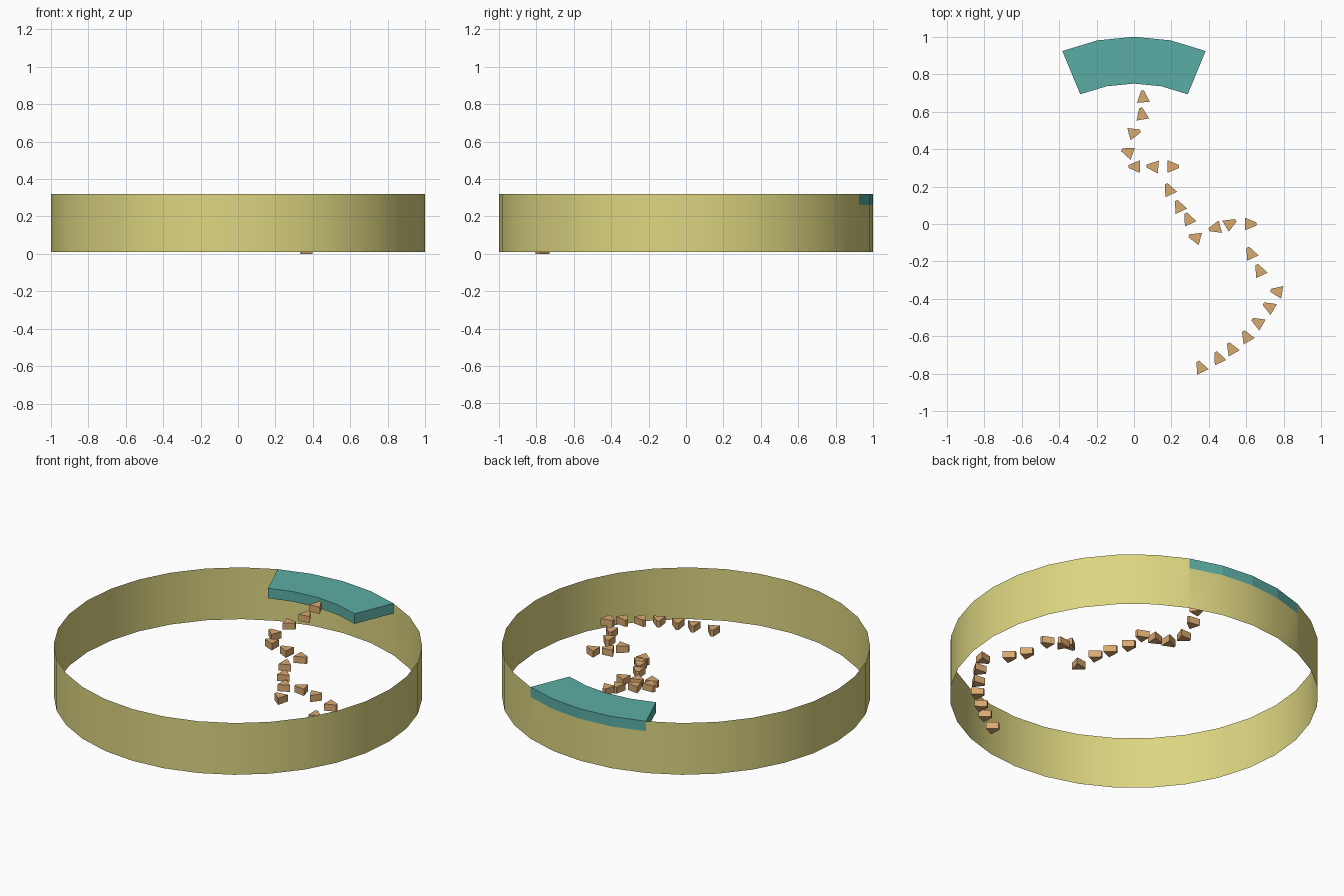
import bpy, bmesh, math
from mathutils import Matrix, Vector

if "Cube" in bpy.data.objects:
    bpy.data.objects.remove(bpy.data.objects["Cube"])

SEG = 32
TOP = 0.32
SLAB_Z = 0.26


def material(name, rgb):
    m = bpy.data.materials.new(name)
    m.diffuse_color = (*rgb, 1)
    m.use_nodes = True
    m.node_tree.nodes["Principled BSDF"].inputs["Base Color"].default_value = m.diffuse_color
    return m


def make_object(name, bm, mat):
    me = bpy.data.meshes.new(name)
    bm.to_mesh(me)
    bm.free()
    ob = bpy.data.objects.new(name, me)
    bpy.context.collection.objects.link(ob)
    me.materials.append(mat)
    return ob


def ring_point(i, r, z):
    a = 2 * math.pi * i / SEG
    return Vector((r * math.cos(a), r * math.sin(a), z))


def prism(bm, outline, z0, z1):
    """Closed prism over a counter-clockwise xy outline."""
    low = [bm.verts.new((p[0], p[1], z0)) for p in outline]
    high = [bm.verts.new((p[0], p[1], z1)) for p in outline]
    n = len(outline)
    bm.faces.new(low[::-1])
    bm.faces.new(high)
    for i in range(n):
        j = (i + 1) % n
        bm.faces.new((low[i], low[j], high[j], high[i]))


olive = material("straw yellow", (0.72, 0.67, 0.22))
teal = material("teal", (0.105, 0.42, 0.375))
tan = material("tan", (0.70, 0.40, 0.165))

# round outer wall: a thin open band, lower where the platform sits on it
bm = bmesh.new()
for i in range(SEG):
    z1 = SLAB_Z if 6 <= i < 10 else TOP
    bm.faces.new([bm.verts.new(ring_point(k, 1, z))
                  for k, z in ((i, 0.01), (i + 1, 0.01), (i + 1, z1), (i, z1))])
bmesh.ops.remove_doubles(bm, verts=bm.verts, dist=1e-4)
for f in bm.faces:
    f.smooth = True
make_object("round_wall", bm, olive)

# curved platform at the back rim
bm = bmesh.new()
outer = [ring_point(i, 1, 0) for i in range(6, 11)]
inner = [ring_point(i, 0.75, 0) for i in range(10, 5, -1)]
prism(bm, outer + inner, SLAB_Z, TOP)
make_object("platform", bm, teal)

# floating wedge steps: x, y, centre height, heading of the narrow end
steps = [
    (0.355, -0.763, 0.02, 115), (0.45, -0.713, 0.038, 115),
    (0.52, -0.665, 0.054, 120), (0.60, -0.60, 0.072, 120),
    (0.66, -0.525, 0.088, 150), (0.72, -0.442, 0.104, 150),
    (0.762, -0.36, 0.12, 170), (0.67, -0.247, 0.12, 115),
    (0.622, -0.155, 0.12, 115), (0.622, 0.0, 0.12, 0),
    (0.515, 0.003, 0.15, 30), (0.432, -0.022, 0.18, 195),
    (0.325, -0.072, 0.118, 165), (0.29, 0.028, 0.143, 115),
    (0.24, 0.095, 0.165, 115), (0.186, 0.185, 0.178, 115),
    (0.208, 0.307, 0.178, 0), (0.10, 0.307, 0.195, 175),
    (0.003, 0.307, 0.213, 180), (-0.035, 0.385, 0.228, 160),
    (0.002, 0.488, 0.257, 15), (0.042, 0.588, 0.278, 100),
    (0.048, 0.68, 0.30, 95),
]
wedge = [(-0.03, -0.034), (0.033, -0.008), (0.033, 0.008), (-0.03, 0.034)]
for n, (x, y, z, deg) in enumerate(steps, 1):
    bm = bmesh.new()
    prism(bm, wedge, -0.02, 0.02)
    bm.transform(Matrix.Translation((x, y, z)) @ Matrix.Rotation(math.radians(deg), 4, 'Z'))
    make_object(f"step_{n:02d}", bm, tan)
